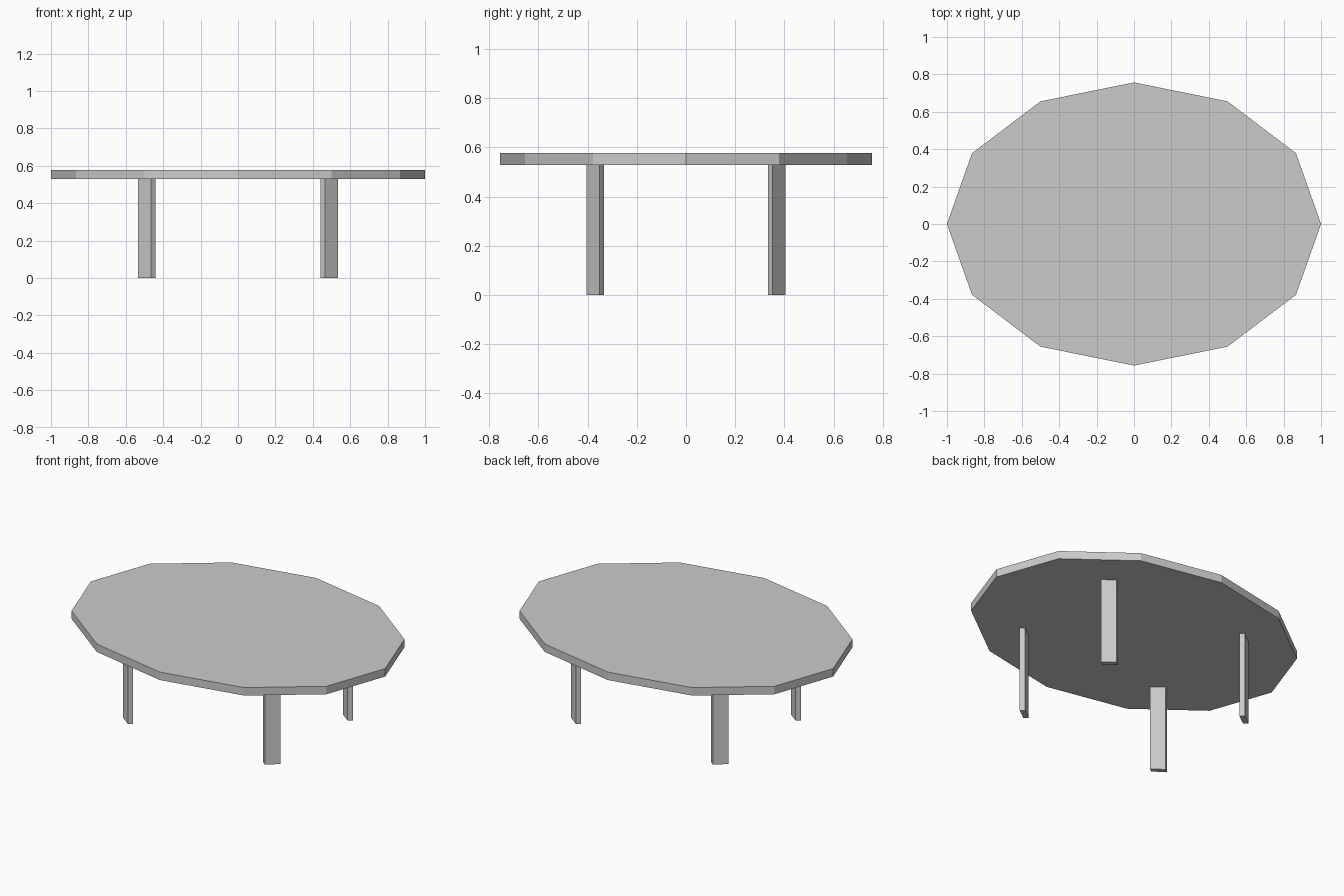
import bpy
from math import radians
from mathutils import Matrix

if "Cube" in bpy.data.objects:
    bpy.data.objects.remove(bpy.data.objects["Cube"])

DEPTH = 0.757      # the whole table is a round design squashed in y
UNDERSIDE = 0.528
HEIGHT = 0.577
squash = Matrix.Diagonal((1, DEPTH, 1, 1))


def finish(name, matrix):
    # name the active object and bake its placement into the mesh
    obj = bpy.context.object
    obj.name = obj.data.name = name
    obj.data.transform(matrix)
    obj.matrix_world = Matrix.Identity(4)
    return obj


# twelve-sided oval top, with a corner pointing along each axis
bpy.ops.mesh.primitive_cylinder_add(vertices=12, radius=1, depth=HEIGHT - UNDERSIDE)
finish("table_top", Matrix.Translation((0, 0, (UNDERSIDE + HEIGHT) / 2)) @ squash)

# four plank legs on the diagonals, broad faces pointing outward
names = ("back_right_leg", "back_left_leg", "front_left_leg", "front_right_leg")
for i, name in enumerate(names):
    bpy.ops.mesh.primitive_cube_add(size=1)
    place = (squash
             @ Matrix.Rotation(radians(45 + 90 * i), 4, 'Z')
             @ Matrix.Translation((0.69, 0, UNDERSIDE / 2))
             @ Matrix.Diagonal((0.034, 0.098, UNDERSIDE, 1)))
    finish(name, place)
